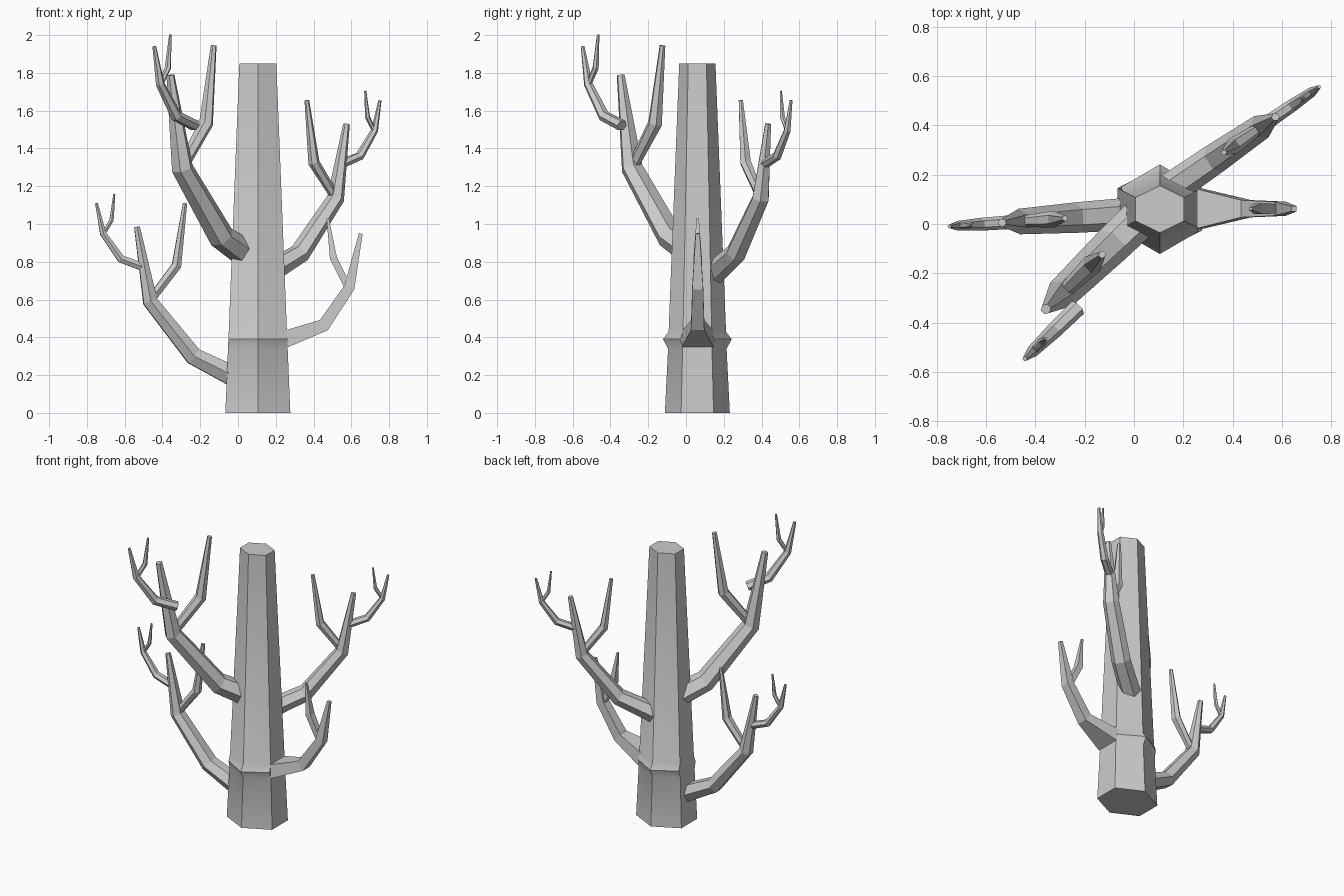
import bpy, math
from mathutils import Vector

if "Cube" in bpy.data.objects:
    bpy.data.objects.remove(bpy.data.objects["Cube"])


def make_object(name, rings):
    """Skin a list of equal-length vertex rings and cap both ends."""
    n = len(rings[0])
    verts = [v for ring in rings for v in ring]
    faces = [tuple(reversed(range(n))), tuple(range(len(verts) - n, len(verts)))]
    for k in range(len(rings) - 1):
        for i in range(n):
            a, b = k * n + i, k * n + (i + 1) % n
            faces.append((a, b, b + n, a + n))
    mesh = bpy.data.meshes.new(name)
    mesh.from_pydata(verts, [], faces)
    obj = bpy.data.objects.new(name, mesh)
    bpy.context.collection.objects.link(obj)
    return obj


def limb(name, path, loc, heading=0, scale=1, sides=6):
    """Tapered limb in a vertical plane; path holds (r, z, half width, half thickness)."""
    pts = [Vector((p[0], 0, p[1])) for p in path]
    rings = []
    for k, (p, spec) in enumerate(zip(pts, path)):
        t_in = (p - pts[max(k - 1, 0)]).normalized()
        t_out = (pts[min(k + 1, len(pts) - 1)] - p).normalized()
        side = Vector((0, 1, 0))
        up = (t_in + t_out).normalized().cross(side)
        ring = []
        for i in range(sides):
            a = 2 * math.pi * i / sides + (math.pi / 4 if sides == 4 else 0)
            f = math.sqrt(2) if sides == 4 else 1
            g = f if sides == 4 else 1 / math.sin(math.pi / 3)
            ring.append(p - side * math.cos(a) * spec[2] * f + up * math.sin(a) * spec[3] * g)
        rings.append(ring)
    obj = make_object(name, rings)
    obj.location = loc
    obj.rotation_euler = (0, 0, math.radians(heading))
    obj.scale = (scale,) * 3
    return obj


# Hexagonal tapering trunk with a slight swelling at the low branch
trunk_rings = []
for z, hx, hy in [(0, .172, .172), (.34, .158, .155), (.39, .156, .182),
                  (.43, .154, .152), (1.85, .098, .096)]:
    trunk_rings.append([(.105 + x * hx, .06 + y * hy, z) for x, y in
                        [(1, -.5), (1, .5), (0, 1), (-1, .5), (-1, -.5), (0, -1)]])
make_object("trunk", trunk_rings)
trunk = bpy.data.objects["trunk"]
bpy.context.view_layer.objects.active = trunk
trunk.select_set(True)
bpy.ops.object.shade_smooth_by_angle(angle=math.radians(35))

# Shared branch shape, measured from the knee where the bough turns upward
BOUGH = [(-.45, -.40, .066, .054), (-.23, -.29, .062, .046),
         (0, 0, .052, .038), (.07, .395, .017, .015)]
INNER = [(0, .005, .022, .022), (-.14, .19, .034, .025), (-.185, .52, .012, .011)]
TWIG = [(.045, .185, .028, .021), (.155, .225, .026, .021),
        (.25, .36, .020, .016), (.285, .52, .008, .007)]
FORK = [(.25, .355, .011, .010), (.205, .43, .015, .011), (.19, .57, .005, .005)]

# name, knee position, heading, scale, shift of the outer twig
for name, knee, heading, scale, shift in [
        ("left_low", (-.465, .01, .59), 184, 1, (0, 0, 0)),
        ("right_high", (.517, .395, 1.135), 34.5, 1, (0, 0, 0)),
        ("front_high", (-.295, -.285, 1.295), 224, 1.25, (.108, -.015, -.005))]:
    twig_loc = Vector(knee) + Vector(shift)
    limb(name + "_bough", BOUGH, knee, heading, scale)
    limb(name + "_inner_branch", INNER, knee, heading, scale)
    limb(name + "_twig", TWIG, twig_loc, heading, scale)
    limb(name + "_twig_fork", FORK, twig_loc, heading, scale)

# Four-sided low right branch growing out of the trunk face
limb("right_low_bough", [(.25, .39, .085, .045), (.455, .465, .035, .034),
                         (.59, .665, .029, .028), (.65, .95, .011, .010)],
     (0, .062, 0), sides=4)
limb("right_low_inner_branch", [(.585, .66, .018, .018), (.505, .82, .022, .019),
                                (.475, 1.03, .006, .006)], (0, .062, 0), sides=4)
